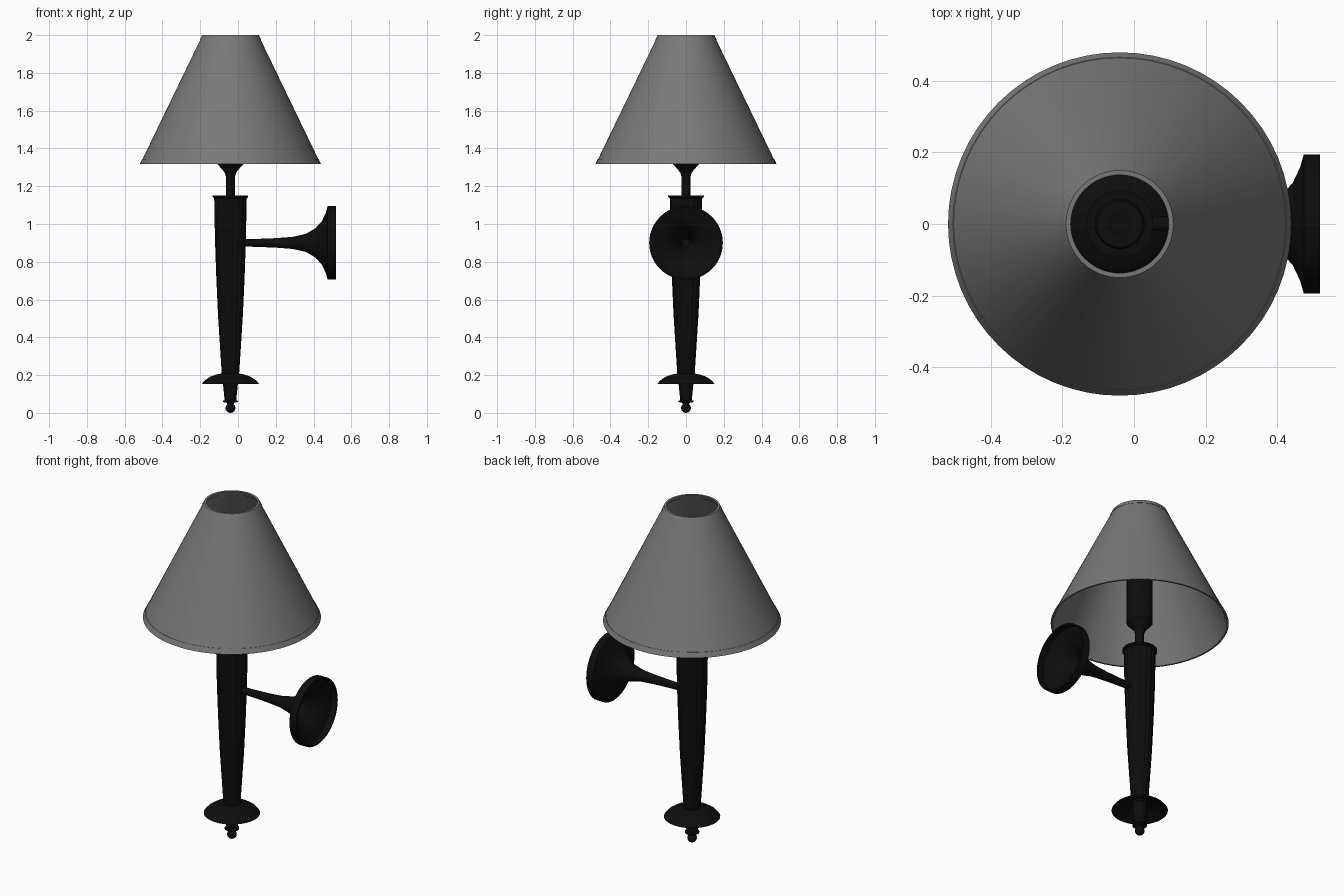
import bpy
import math
from mathutils import Matrix

if "Cube" in bpy.data.objects:
    bpy.data.objects.remove(bpy.data.objects["Cube"])

AXIS_X = -0.04


def make_material(name, grey):
    mat = bpy.data.materials.new(name)
    mat.use_nodes = True
    colour = (grey, grey, grey, 1)
    mat.diffuse_color = colour
    bsdf = mat.node_tree.nodes["Principled BSDF"]
    bsdf.inputs["Base Color"].default_value = colour
    bsdf.inputs["Roughness"].default_value = 0.6
    return mat


BLACK = make_material("black metal", 0.004)
GREY = make_material("grey fabric", 0.19)


def lathe(name, profile, mat, sides=48, closed=False, flute=0.0, matrix=None):
    """Spin (radius, height) points around z; flute sinks every other pair of sides."""
    verts, faces = [], []
    for r, z in profile:
        for i in range(sides):
            a = 2 * math.pi * i / sides
            rr = r * (1 - flute) if i % 4 >= 2 else r
            verts.append((rr * math.cos(a), rr * math.sin(a), z))
    rows = len(profile)
    for j in range(rows if closed else rows - 1):
        k = (j + 1) % rows
        for i in range(sides):
            n = (i + 1) % sides
            faces.append((j * sides + i, j * sides + n, k * sides + n, k * sides + i))
    if not closed:
        faces.append(tuple(reversed(range(sides))))
        faces.append(tuple(range((rows - 1) * sides, rows * sides)))
    mesh = bpy.data.meshes.new(name)
    mesh.from_pydata(verts, [], faces)
    mesh.materials.append(mat)
    mesh.transform(matrix or Matrix.Translation((AXIS_X, 0, 0)))
    obj = bpy.data.objects.new(name, mesh)
    bpy.context.collection.objects.link(obj)
    bpy.ops.object.select_all(action="DESELECT")
    obj.select_set(True)
    bpy.context.view_layer.objects.active = obj
    bpy.ops.object.mode_set(mode="EDIT")
    bpy.ops.mesh.select_all(action="SELECT")
    bpy.ops.mesh.normals_make_consistent(inside=False)
    bpy.ops.object.mode_set(mode="OBJECT")
    bpy.ops.object.shade_smooth_by_angle(angle=math.radians(32))
    return obj


# Conical shade with a thin wall and narrow trim bands
def shade_radius(z):
    return 0.478 + (0.148 - 0.478) * (z - 1.317) / (2 - 1.317)


def shade_ring(name, low, high, outer, inner):
    lathe(name, [(shade_radius(low) + outer, low), (shade_radius(high) + outer, high),
                 (shade_radius(high) - inner, high), (shade_radius(low) - inner, low)],
          GREY, sides=64, closed=True)


shade_ring("lampshade", 1.318, 1.998, 0, 0.006)
shade_ring("shade_bottom_trim", 1.317, 1.345, 0.002, 0.008)
shade_ring("shade_top_trim", 1.975, 2.0, 0.002, 0.011)

# Fluted tapering column, its cap and its lower end
lathe("fluted_column", [(0.045, 0.19), (0.054, 0.33), (0.066, 0.52), (0.075, 0.72),
                        (0.082, 0.92), (0.086, 1.14)], BLACK, sides=64, flute=0.05)
lathe("column_cap", [(0.086, 1.135), (0.094, 1.142), (0.094, 1.15), (0.03, 1.152)], BLACK)
lathe("column_foot", [(0.030, 0.06), (0.034, 0.10), (0.040, 0.16), (0.044, 0.20)],
      BLACK, sides=64, flute=0.05)

# Open dish near the bottom
lathe("drip_dish", [(0.152, 0.153), (0.136, 0.172), (0.108, 0.191), (0.075, 0.203),
                    (0.040, 0.21), (0.038, 0.203), (0.072, 0.196), (0.104, 0.184),
                    (0.130, 0.166), (0.146, 0.153)], BLACK, closed=True)

# Ball finial with its ring and neck
lathe("finial_ring", [(0.03, 0.054), (0.039, 0.058), (0.039, 0.064), (0.03, 0.068)], BLACK)
lathe("finial_neck", [(0.014, 0.04), (0.022, 0.058)], BLACK, sides=24)
ball = [(max(0.026 * math.sin(math.pi * i / 12), 0.0005),
         0.026 - 0.026 * math.cos(math.pi * i / 12)) for i in range(13)]
lathe("finial_ball", ball, BLACK, sides=24)

# Stem and lamp holder
lathe("holder_stem", [(0.024, 1.14), (0.024, 1.25), (0.031, 1.275)], BLACK, sides=32)
lathe("lamp_holder", [(0.026, 1.265), (0.040, 1.285), (0.070, 1.318), (0.070, 1.60),
                      (0.064, 1.61), (0.025, 1.61), (0.025, 1.60)], BLACK)

# Side arm flaring into a hollow wall plate
along_x = Matrix.Translation((0, 0, 0.9)) @ Matrix.Rotation(math.pi / 2, 4, "Y")
lathe("arm_and_wall_plate",
      [(0.019, 0.02), (0.021, 0.10), (0.025, 0.20), (0.032, 0.29), (0.048, 0.36),
       (0.078, 0.41), (0.115, 0.444), (0.160, 0.465), (0.195, 0.475), (0.195, 0.52),
       (0.186, 0.52), (0.186, 0.483), (0.150, 0.472), (0.108, 0.453), (0.070, 0.418),
       (0.040, 0.37), (0.022, 0.30)], BLACK, matrix=along_x)
